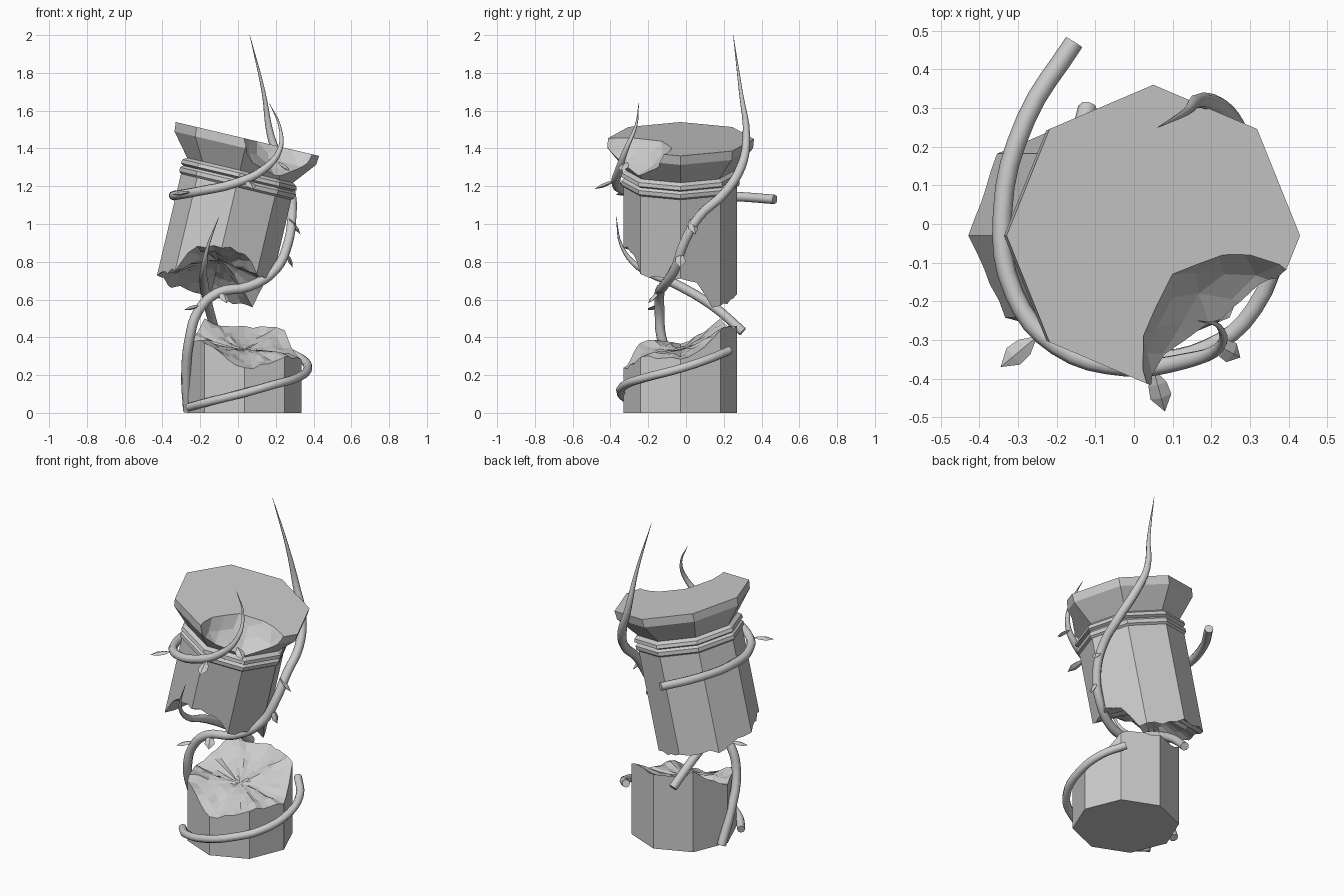
import bpy, bmesh, math, random
from mathutils import Vector, Matrix

if "Cube" in bpy.data.objects:
    bpy.data.objects.remove(bpy.data.objects["Cube"])

random.seed(4)
STEP = 40            # samples round the broken rims (multiple of 8)


def octagon(a, r):
    """Point on an octagon outline with corners at 0, 45, 90... degrees."""
    k = r * math.cos(math.radians(22.5)) / math.cos(math.radians(a % 45 - 22.5))
    return k * math.cos(math.radians(a)), k * math.sin(math.radians(a))


def lerp_table(table, a):
    pts = table + [(table[0][0] + 360, table[0][1])]
    for (a0, h0), (a1, h1) in zip(pts, pts[1:]):
        if a0 <= a <= a1:
            return h0 + (h1 - h0) * (a - a0) / (a1 - a0)


def finish(name, bm, matrix=Matrix()):
    bmesh.ops.recalc_face_normals(bm, faces=bm.faces)
    me = bpy.data.meshes.new(name)
    bm.to_mesh(me)
    bm.free()
    ob = bpy.data.objects.new(name, me)
    ob.matrix_world = matrix
    bpy.context.collection.objects.link(ob)
    return ob


def bridge(bm, a, b):
    n = len(a)
    for i in range(n):
        bm.faces.new((a[i], a[(i + 1) % n], b[(i + 1) % n], b[i]))


def broken_shaft(name, radius, flat_z, rim, centre, power, jitter, matrix):
    """Octagonal drum with one flat end and one rough, hollowed broken end."""
    bm = bmesh.new()
    angles = [i * 360 / STEP for i in range(STEP)]
    flat = [bm.verts.new((*octagon(a, radius), flat_z)) for a in angles]
    bm.faces.new(flat)
    heights = [lerp_table(rim, a) + random.uniform(-.012, .012) for a in angles]
    prev = flat
    for t in (1, .82, .62, .42, .2):
        ring = []
        for a, h in zip(angles, heights):
            z = centre + (h - centre) * t ** power
            if t < 1:
                z += random.uniform(-jitter, jitter) * t
            ring.append(bm.verts.new((*octagon(a, radius * t), z)))
        bridge(bm, prev, ring)
        prev = ring
    tip = bm.verts.new((0, 0, centre))
    for i in range(STEP):
        bm.faces.new((prev[i], prev[(i + 1) % STEP], tip))
    return finish(name, bm, matrix)


# Standing stump
broken_shaft("column_stump", .3, 0,
             [(0, .29), (22, .33), (36, .40), (45, .44), (90, .46), (117, .47),
              (135, .49), (153, .42), (180, .37), (225, .38), (252, .28),
              (270, .24), (297, .25), (315, .30), (340, .28)],
             .335, 1.5, .018, Matrix.Translation((.035, -.03, 0)))

# Leaning upper drum, in a frame whose origin is the middle of the capital top
LEAN = Matrix.Translation((.05, -.03, 1.45)) @ Matrix.Rotation(math.radians(13.3), 4, 'Y')
broken_shaft("leaning_drum", .3, -.24,
             [(0, -.68), (20, -.73), (36, -.85), (45, -.865), (90, -.85), (135, -.85),
              (180, -.81), (225, -.76), (236, -.63), (270, -.585), (300, -.59),
              (312, -.66), (318, -.70), (342, -.70)],
             -.66, 1.4, .018, LEAN)

# Capital with two neck bands
bm = bmesh.new()
rings = []
for r, z in [(.39, 0), (.385, -.05), (.288, -.17), (.31, -.185), (.315, -.205),
             (.298, -.215), (.312, -.228), (.312, -.25), (.298, -.262)]:
    rings.append([bm.verts.new((*octagon(i * 45, r), z)) for i in range(8)])
for a, b in zip(rings, rings[1:]):
    bridge(bm, a, b)
bm.faces.new(rings[0])
bm.faces.new(rings[-1])
capital = finish("capital", bm, LEAN)

# Bite broken out of the capital
bm = bmesh.new()
bmesh.ops.create_icosphere(bm, subdivisions=3, radius=.29)
for v in bm.verts:
    v.co *= random.uniform(.965, 1.03)
bite = finish("bite_cutter", bm, Matrix.Translation((.30, -.335, 1.52)))
mod = capital.modifiers.new("bite", 'BOOLEAN')
mod.object, mod.operation, mod.solver = bite, 'DIFFERENCE', 'EXACT'
bpy.context.view_layer.update()
cut = bpy.data.meshes.new_from_object(
    capital.evaluated_get(bpy.context.evaluated_depsgraph_get()))
capital.modifiers.clear()
capital.data = cut
bpy.data.objects.remove(bite)


# Vines: round tubes along smooth paths, thinning to a point over the last points
def vine(name, pts, radius, taper):
    cu = bpy.data.curves.new(name, 'CURVE')
    cu.dimensions = '3D'
    cu.resolution_u, cu.bevel_resolution = 4, 2
    cu.bevel_depth, cu.use_fill_caps = radius, True
    sp = cu.splines.new('BEZIER')
    sp.bezier_points.add(len(pts) - 1)
    for i, (bp, p) in enumerate(zip(sp.bezier_points, pts)):
        bp.co = p
        bp.handle_left_type = bp.handle_right_type = 'AUTO'
        left = len(pts) - 1 - i
        bp.radius = max(.04, min(1, left / taper)) if taper else 1
    tmp = bpy.data.objects.new(name + "_path", cu)
    bpy.context.collection.objects.link(tmp)
    bpy.context.view_layer.update()
    me = bpy.data.meshes.new_from_object(
        tmp.evaluated_get(bpy.context.evaluated_depsgraph_get()))
    bpy.data.objects.remove(tmp)
    for p in me.polygons:
        p.use_smooth = len(p.vertices) == 4
    ob = bpy.data.objects.new(name, me)
    bpy.context.collection.objects.link(ob)


vine("stump_vine", [(.25, .23, .33), (.34, .12, .285), (.37, -.03, .235), (.31, -.22, .185),
                    (.19, -.32, .15), (.03, -.345, .105), (-.17, -.27, .055),
                    (-.26, -.17, .03)], .023, 0)
vine("climbing_vine", [(-.265, .03, .01), (-.275, -.05, .2), (-.255, -.13, .4),
                       (-.21, -.14, .54), (-.11, -.14, .635), (.06, -.12, .67),
                       (.2, -.06, .76), (.265, -.01, .9), (.285, .07, 1.04),
                       (.28, .2, 1.16), (.235, .29, 1.3), (.175, .32, 1.46),
                       (.135, .29, 1.7), (.062, .25, 2.0)], .026, 2.6)
vine("capital_vine", [(-.155, .47, 1.13), (-.28, .27, 1.145), (-.34, .03, 1.15),
                      (-.31, -.18, 1.155), (-.2, -.315, 1.175), (-.02, -.37, 1.215),
                      (.13, -.355, 1.285), (.22, -.32, 1.39), (.22, -.265, 1.52),
                      (.165, -.25, 1.64)], .025, 3.5)
vine("hanging_vine", [(-.12, .3, .43), (-.155, .15, .56), (-.18, -.05, .68),
                      (-.18, -.25, .77), (-.16, -.34, .88), (-.1, -.37, 1.04)], .025, 3)


# Leaves: thin pointed blades from stem to tip
def leaf(name, base, tip):
    base, tip = Vector(base), Vector(tip)
    d = tip - base
    side = d.cross(Vector((0, 0, 1))).normalized()
    up = side.cross(d).normalized()
    bm = bmesh.new()
    a, b = bm.verts.new(base), bm.verts.new(tip)
    rings = []
    for t, w in ((.35, .024), (.65, .028)):
        c = base + d * t
        rings.append([bm.verts.new(c + o) for o in
                      (side * w, up * .01, side * -w, up * -.01)])
    bridge(bm, *rings)
    for i in range(4):
        j = (i + 1) % 4
        bm.faces.new((a, rings[0][i], rings[0][j]))
        bm.faces.new((b, rings[1][i], rings[1][j]))
    finish(name, bm)


for i, (p, q) in enumerate([((.05, -.375, 1.23), (.08, -.485, 1.185)),
                            ((-.25, -.29, 1.17), (-.345, -.37, 1.155)),
                            ((.21, -.31, 1.33), (.275, -.345, 1.28)),
                            ((.27, .02, 1.03), (.33, .05, .945)),
                            ((.255, -.03, .85), (.29, -.03, .77)),
                            ((-.09, -.14, .645), (-.06, -.2, .58)),
                            ((-.2, -.14, .57), (-.285, -.2, .545))]):
    leaf(f"leaf_{i + 1}", p, q)
